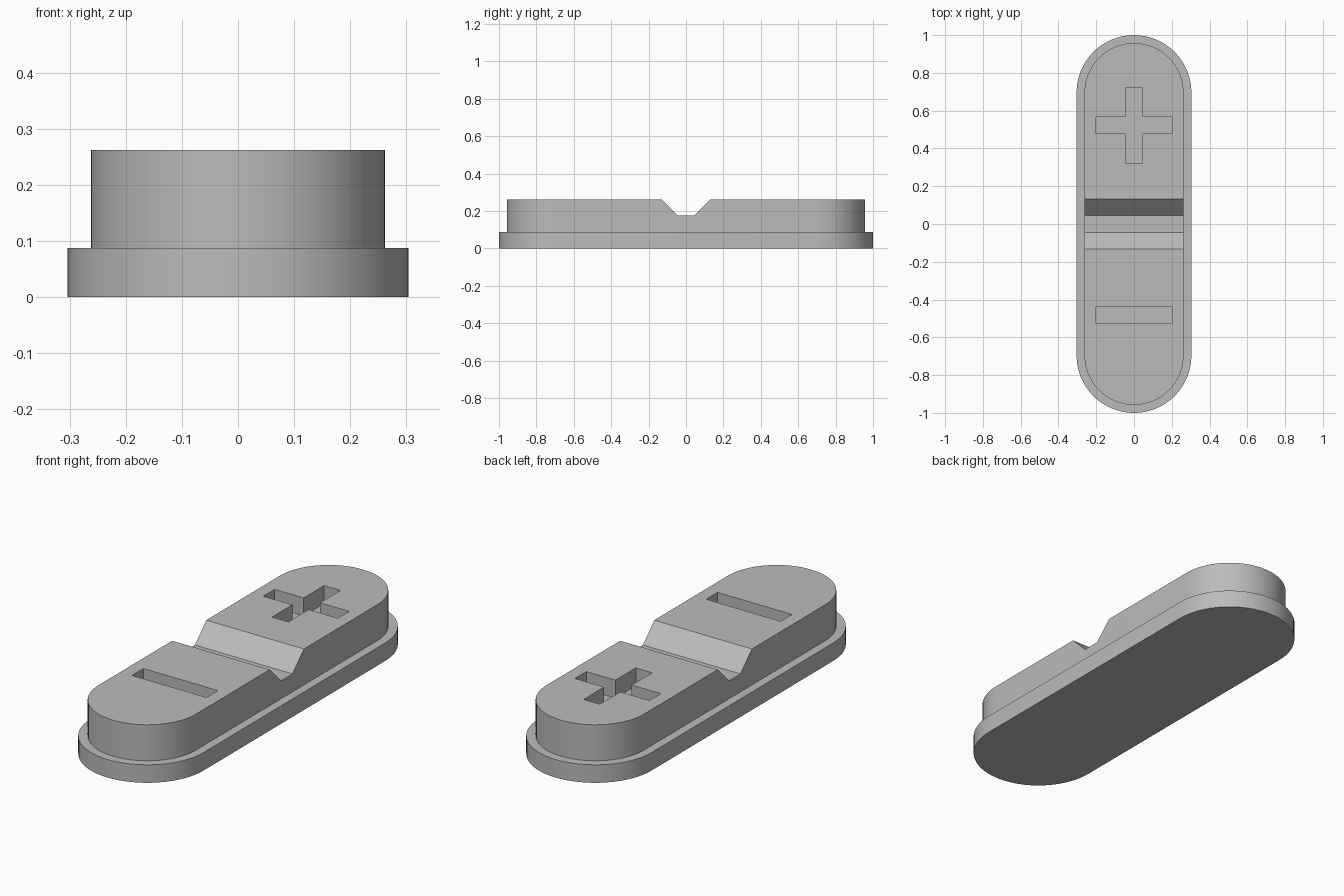
import bpy, bmesh, math
from mathutils import Vector

cube = bpy.data.objects.get("Cube")
if cube:
    bpy.data.objects.remove(cube, do_unlink=True)

UNIT = 0.0437          # design module
TOP = 6 * UNIT         # height of the button face
CAP_Y = 0.696          # centre of the rounded ends

grey = bpy.data.materials.new("mid grey")
grey.use_nodes = True
colour = (0.5, 0.5, 0.5, 1)
grey.diffuse_color = colour
grey.node_tree.nodes["Principled BSDF"].inputs["Base Color"].default_value = colour


def prism(name, points, direction):
    """Extrude a closed outline of 3D points along a direction."""
    bm = bmesh.new()
    face = bm.faces.new([bm.verts.new(p) for p in points])
    result = bmesh.ops.extrude_face_region(bm, geom=[face], use_keep_orig=True)
    moved = [g for g in result["geom"] if isinstance(g, bmesh.types.BMVert)]
    bmesh.ops.translate(bm, vec=Vector(direction), verts=moved)
    bmesh.ops.recalc_face_normals(bm, faces=bm.faces[:])
    mesh = bpy.data.meshes.new(name)
    bm.to_mesh(mesh)
    bm.free()
    mesh.materials.append(grey)
    obj = bpy.data.objects.new(name, mesh)
    bpy.context.collection.objects.link(obj)
    return obj


def activate(obj):
    bpy.ops.object.select_all(action="DESELECT")
    obj.select_set(True)
    bpy.context.view_layer.objects.active = obj


def stadium(name, radius, z0, z1, steps=32):
    """Long slab with semicircular ends."""
    points = []
    for start, y in ((0, CAP_Y), (math.pi, -CAP_Y)):
        for i in range(steps + 1):
            a = start + math.pi * i / steps
            points.append((radius * math.cos(a), y + radius * math.sin(a), z0))
    return prism(name, points, (0, 0, z1 - z0))


def cut(target, cutter):
    cutter.hide_render = True
    mod = target.modifiers.new("cut", "BOOLEAN")
    mod.operation = "DIFFERENCE"
    mod.solver = "EXACT"
    mod.object = cutter
    activate(target)
    bpy.ops.object.modifier_apply(modifier=mod.name)
    bpy.data.objects.remove(cutter, do_unlink=True)


# Flange and raised button body
base = stadium("base_flange", 0.304, 0, 2 * UNIT)
body = stadium("button_body", 0.262, 2 * UNIT, TOP)

# Trapezoid groove across the middle, sides at 45 degrees
floor, lift = TOP - 2 * UNIT, 0.1
wide = UNIT + 2 * UNIT + lift
groove = [(-0.5, y, z) for y, z in ((-wide, TOP + lift), (-UNIT, floor),
                                    (UNIT, floor), (wide, TOP + lift))]
cut(body, prism("groove_cutter", groove, (1, 0, 0)))

# Sunken plus and minus marks
arm, half, plus_y, minus_y = 0.2, UNIT, 0.523, -0.484
quarter = [(arm, -half), (arm, half), (half, half)]
plus = []
for k in range(4):
    for x, y in quarter:
        for _ in range(k):
            x, y = -y, x
        plus.append((x, plus_y + y, floor))
cut(body, prism("plus_cutter", plus, (0, 0, 0.2)))

minus = [(sx * arm, minus_y + sy * half, floor)
         for sx, sy in ((-1, -1), (1, -1), (1, 1), (-1, 1))]
cut(body, prism("minus_cutter", minus, (0, 0, 0.2)))

# Smooth round ends, crisp edges
for obj in (base, body):
    activate(obj)
    bpy.ops.object.shade_smooth_by_angle(angle=math.radians(30))
